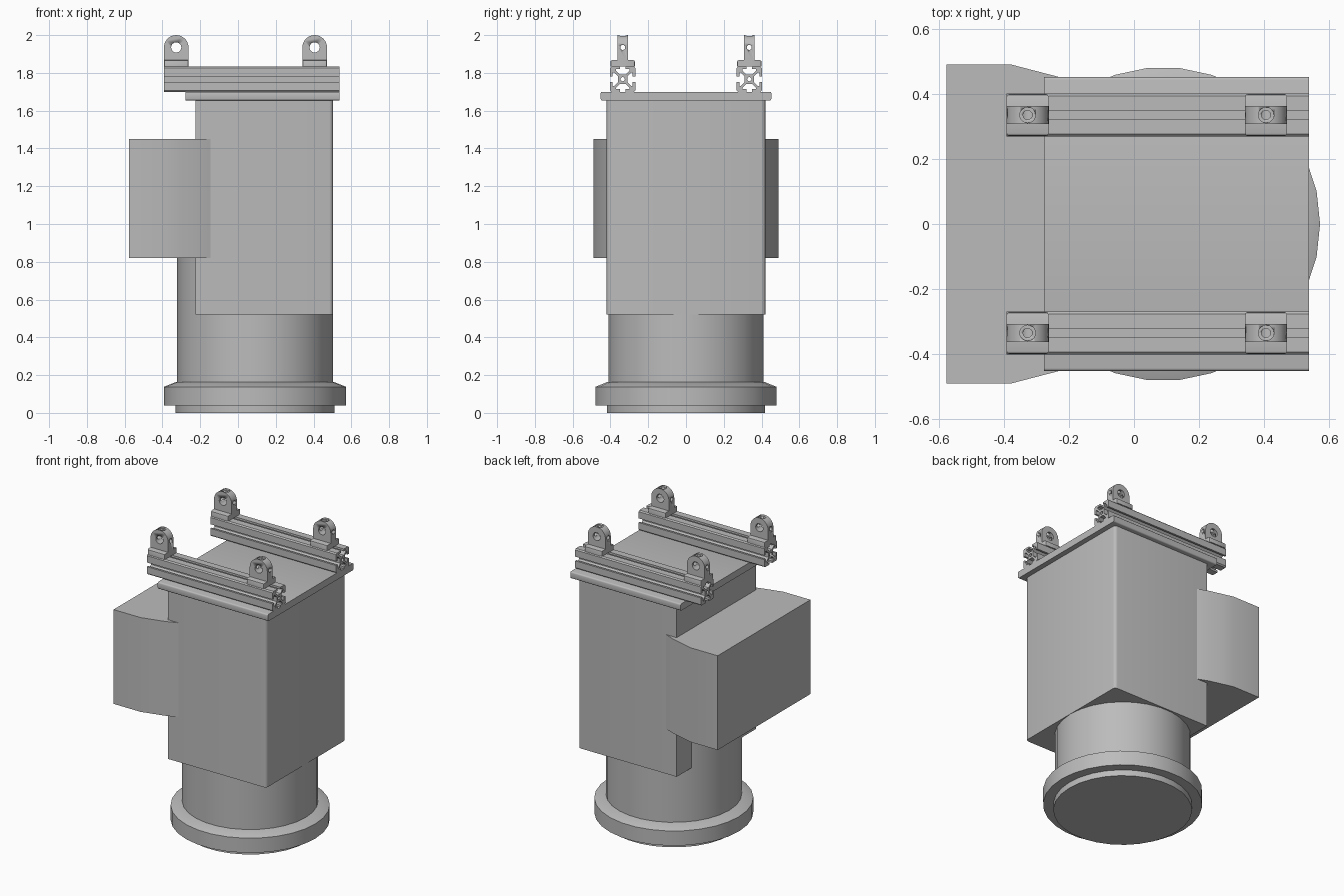
import bpy, bmesh, math
from mathutils import Matrix, Vector

old = bpy.data.objects.get("Cube")
if old:
    bpy.data.objects.remove(old, do_unlink=True)

grey = bpy.data.materials.new("plain_grey")
grey.use_nodes = True
grey.diffuse_color = (0.5, 0.5, 0.5, 1)
grey.node_tree.nodes["Principled BSDF"].inputs["Base Color"].default_value = (0.5, 0.5, 0.5, 1)


def finish(name, bm, smooth=True):
    """Turn a bmesh into a named, coloured object."""
    bmesh.ops.recalc_face_normals(bm, faces=bm.faces)
    mesh = bpy.data.meshes.new(name)
    bm.to_mesh(mesh)
    bm.free()
    mesh.materials.append(grey)
    ob = bpy.data.objects.new(name, mesh)
    bpy.context.collection.objects.link(ob)
    if smooth:
        bpy.ops.object.select_all(action='DESELECT')
        ob.select_set(True)
        bpy.context.view_layer.objects.active = ob
        bpy.ops.object.shade_smooth_by_angle(angle=math.radians(32))
    return ob


def prism(bm, points, direction):
    """Extrude a closed outline of 3D points along a direction."""
    face = bm.faces.new([bm.verts.new(p) for p in points])
    new = bmesh.ops.extrude_face_region(bm, geom=[face])["geom"]
    bmesh.ops.translate(bm, vec=direction, verts=[v for v in new if isinstance(v, bmesh.types.BMVert)])


def box(bm, lo, hi):
    prism(bm, [(lo[0], lo[1], lo[2]), (hi[0], lo[1], lo[2]), (hi[0], hi[1], lo[2]), (lo[0], hi[1], lo[2])],
          (0, 0, hi[2] - lo[2]))


def bevel(bm, test, width, segments=3):
    edges = [e for e in bm.edges if test(e)]
    bmesh.ops.bevel(bm, geom=edges, offset=width, segments=segments, profile=0.5, affect='EDGES')


def along(e, axis):
    d = e.verts[0].co - e.verts[1].co
    return abs(d[axis]) > 0.99 * d.length


def drill(ob, centre, axis, radius, depth):
    """Cut a round hole along an axis."""
    bm = bmesh.new()
    rot = Vector((0, 0, 1)).rotation_difference(Vector(axis)).to_matrix().to_4x4()
    bmesh.ops.create_cone(bm, cap_ends=True, segments=20, radius1=radius, radius2=radius, depth=depth,
                          matrix=Matrix.Translation(centre) @ rot)
    cutter = finish("hole_cutter", bm)
    cutter.hide_render = True
    mod = ob.modifiers.new("hole", 'BOOLEAN')
    mod.object = cutter
    mod.solver = 'EXACT'
    bpy.ops.object.select_all(action='DESELECT')
    ob.select_set(True)
    bpy.context.view_layer.objects.active = ob
    bpy.ops.object.modifier_apply(modifier=mod.name)
    bpy.data.objects.remove(cutter, do_unlink=True)


# Round neck with bottom flange, turned from one profile
AXIS_X, SIDES = 0.09, 30
profile = [(0.42, 0), (0.42, 0.04), (0.482, 0.04), (0.482, 0.138), (0.42, 0.163), (0.412, 0.163), (0.412, 0.9)]
bm = bmesh.new()
rings = [[bm.verts.new((AXIS_X + r * math.cos(math.tau * i / SIDES), r * math.sin(math.tau * i / SIDES), z))
          for i in range(SIDES)] for r, z in profile]
for a, b in zip(rings, rings[1:]):
    for i in range(SIDES):
        j = (i + 1) % SIDES
        bm.faces.new((a[i], a[j], b[j], b[i]))
bm.faces.new(rings[0])
bm.faces.new(rings[-1])
finish("round_neck", bm)

# Main housing, rounded on its two right-hand upright edges
bm = bmesh.new()
box(bm, (-0.225, -0.42, 0.52), (0.503, 0.42, 1.66))
bevel(bm, lambda e: along(e, 2) and e.verts[0].co.x > 0, 0.02)
finish("main_housing", bm)

# Side housing, tapering into the main housing
half = [(-0.577, 0.49), (-0.377, 0.49), (-0.3, 0.47), (-0.223, 0.45), (-0.145, 0.42), (-0.1, 0.40)]
outline = half + [(x, -y) for x, y in reversed(half)]
bm = bmesh.new()
prism(bm, [(x, y, 0.82) for x, y in outline], (0, 0, 0.63))
finish("side_housing", bm)

# Top plate with softened long edges
bm = bmesh.new()
box(bm, (-0.277, -0.452, 1.654), (0.538, 0.452, 1.70))
bevel(bm, lambda e: along(e, 0), 0.009)
finish("top_plate", bm)

# Slotted rail outline: one side turned four times
H = 0.0665
slot = [(0.059, H), (0.014, H), (0.014, 0.053), (0.036, 0.053), (0.036, 0.045), (0.015, 0.024)]
side = slot + [(-u, v) for u, v in reversed(slot)]
rail = []
for turn in range(4):
    rail += [Matrix.Rotation(turn * math.pi / 2, 2) @ Vector(p) for p in side]

for sign, label in ((-1, "front"), (1, "back")):
    yc, zc = sign * 0.335, 1.70 + H
    bm = bmesh.new()
    prism(bm, [(-0.392, yc + p.x, zc + p.y) for p in rail], (0.93, 0, 0))
    ob = finish(label + "_rail", bm)
    drill(ob, (0, yc, zc), (1, 0, 0), 0.011, 3)

    # Lifting lugs: foot and rounded tongue with crossing holes
    for xc, end in ((-0.327, "right"), (0.406, "left")):
        bm = bmesh.new()
        box(bm, (xc - 0.065, yc - 0.065, 1.833), (xc + 0.065, yc + 0.065, 1.868))
        bevel(bm, lambda e: along(e, 2) or (along(e, 0) and e.verts[0].co.z > 1.85), 0.01, 2)
        finish(f"{label}_{end}_lug_foot", bm)

        bm = bmesh.new()
        arch = [(0.065 * math.cos(math.pi * i / 16), 1.935 + 0.065 * math.sin(math.pi * i / 16)) for i in range(17)]
        arch += [(-0.065, 1.85), (0.065, 1.85)]
        prism(bm, [(xc + u, yc - 0.028, z) for u, z in arch], (0, 0.056, 0))
        ob = finish(f"{label}_{end}_lug_tongue", bm)
        drill(ob, (xc, yc, 1.935), (0, 1, 0), 0.027, 0.2)
        drill(ob, (xc, yc, 1.935), (1, 0, 0), 0.013, 0.2)
        drill(ob, (xc, yc, 1.97), (0, 0, 1), 0.014, 0.1)
        drill(ob, (xc, yc, 2.0), (0, 0, 1), 0.024, 0.02)
